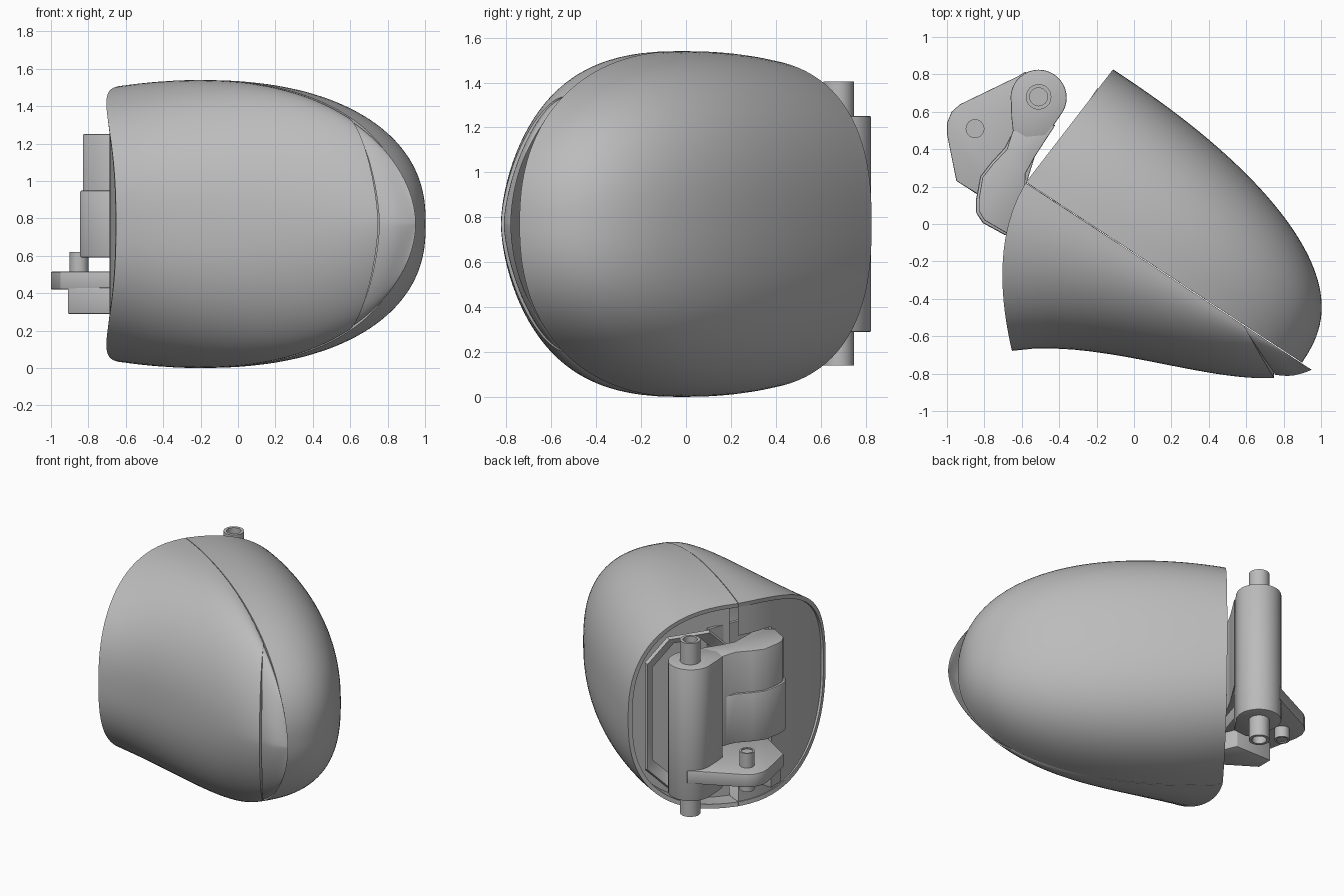
import bpy, bmesh, math
from mathutils import Vector

if "Cube" in bpy.data.objects:
    bpy.data.objects.remove(bpy.data.objects["Cube"], do_unlink=True)

MID = 0.77       # height of the symmetry plane
SEAM = -0.133    # plane where the two shells meet
SEGS = 49

grey = bpy.data.materials.new("plain_grey")
grey.use_nodes = True
grey.diffuse_color = (0.5, 0.5, 0.5, 1)
bsdf = next(n for n in grey.node_tree.nodes if n.type == 'BSDF_PRINCIPLED')
bsdf.inputs["Base Color"].default_value = (0.5, 0.5, 0.5, 1)


def world(u, v, z=0):
    """Seam-aligned coordinates to model coordinates."""
    return Vector((0.837 * u + 0.547 * v, -0.547 * u + 0.837 * v, z + MID))


def finish(name, bm, solid=0, bevel=0, recalc=True):
    bmesh.ops.remove_doubles(bm, verts=bm.verts[:], dist=0.0003)
    if recalc:
        bmesh.ops.recalc_face_normals(bm, faces=bm.faces[:])
    me = bpy.data.meshes.new(name)
    bm.to_mesh(me)
    bm.free()
    me.materials.append(grey)
    ob = bpy.data.objects.new(name, me)
    bpy.context.scene.collection.objects.link(ob)
    bpy.ops.object.select_all(action='DESELECT')
    ob.select_set(True)
    bpy.context.view_layer.objects.active = ob
    if solid:
        mod = ob.modifiers.new("thickness", 'SOLIDIFY')
        mod.thickness, mod.offset = solid, -1
        bpy.ops.object.modifier_apply(modifier=mod.name)
    if bevel:
        mod = ob.modifiers.new("soft_edges", 'BEVEL')
        mod.width, mod.segments, mod.limit_method = bevel, 2, 'ANGLE'
        bpy.ops.object.modifier_apply(modifier=mod.name)
    bpy.ops.object.shade_smooth_by_angle(angle=math.radians(35))


# Shell shape rules
def half_height(u, tip, power):
    d = u + 0.167
    if d < 0:
        return 0.77 - 0.155 * d * d
    return 0.77 * max(0, 1 - (d / (tip + 0.167)) ** 2.2) ** (1 / power)


def bezier(pts, q):
    a, b, c, d = map(Vector, pts)
    r = 1 - q
    return a * r**3 + b * 3 * r * r * q + c * 3 * r * q * q + d * q**3


def squircle(a, n):
    s, c = math.sin(a), max(0, math.cos(a))
    return c ** (2 / n) if c > 1e-6 else 0, math.copysign(abs(s) ** (2 / n), s)


FRONT = [(-0.175, -0.925), (0.23, -0.56), (1.0, -0.475), (1.222, SEAM)]


def front_point(t, a, depth=1.0, tall=1.0):
    us = -0.606 + 1.828 * t
    uf, vf = bezier(FRONT, 1 - (1 - t) ** 1.27)
    k, z = squircle(a, 2.5 - 1.3 * t ** 1.5)
    u = us + (uf - us) * k - 0.4 * k * (1 - k) * (1 - t) ** 2
    return world(u, SEAM + (vf - SEAM) * k * depth, half_height(us, 1.222, 1.9) * z * tall)


def lens_point(t, a):
    return front_point(t, a, 0.86 + 0.13 * min(1, (t - 0.76) / 0.1), 0.985)


def rear_point(t, a, scale=1.0):
    k, z = squircle(a, 2.5)
    us = -0.606 + 1.764 * t
    v = 0.76 * max(0, 1 - t ** 2.2) ** (1 / 2.6)
    return world(us + 0.06 * k * (1 - t), SEAM + 0.004 + v * k * scale,
                 half_height(us, 1.158, 2.3) * z * scale)


def angles():
    return [math.pi * (j / SEGS - 0.5) for j in range(SEGS + 1)]


def shell(name, point, t0, t1, steps, flip, solid):
    """Loft of half rings, spaced closer toward the tip."""
    bm = bmesh.new()
    rows = []
    for i in range(steps + 1):
        s = i / steps
        t = t0 + (t1 - t0) * s * (2 - s)
        rows.append([bm.verts.new(point(t, a)) for a in angles()])
    for r, q in zip(rows, rows[1:]):
        for j in range(SEGS):
            f = [r[j], q[j], q[j + 1], r[j + 1]]
            bm.faces.new(f[::-1] if flip else f)
    finish(name, bm, solid, recalc=False)


def bulkhead(name, point, t, scale, pocket_y):
    """Wall of upright strips closing a half ring, cut out where y > pocket_y."""
    bm = bmesh.new()
    p = [point(t, a, *scale) for a in angles()]
    for j in range((SEGS - 1) // 2):
        low, high = p[j:j + 2], [p[SEGS - j], p[SEGS - j - 1]]
        spans = [(low, high)]
        if low[1].y > pocket_y:
            cut = [[Vector((q.x, q.y, z)) for q in low] for z in (0.27, 1.27)]
            spans = [(low, cut[0]), (cut[1], high)]
        for lo, hi in spans:
            bm.faces.new([bm.verts.new(q) for q in (lo[0], lo[1], hi[1], hi[0])])
    finish(name, bm)


def prism(name, pts, z0, z1, bevel=0.006):
    bm = bmesh.new()
    base = bm.faces.new([bm.verts.new((x, y, z0)) for x, y in pts])
    top = bmesh.ops.extrude_face_region(bm, geom=[base])["geom"]
    verts = [g for g in top if isinstance(g, bmesh.types.BMVert)]
    bmesh.ops.translate(bm, verts=verts, vec=(0, 0, z1 - z0))
    finish(name, bm, bevel=bevel)


def pin(name, x, y, r, z0, z1, wall, hole):
    """Upright pin with a hole in each end."""
    bm = bmesh.new()
    bmesh.ops.create_cone(bm, cap_ends=True, segments=32, radius1=r, radius2=r, depth=z1 - z0)
    caps = [f for f in bm.faces if len(f.verts) > 4]
    bmesh.ops.inset_individual(bm, faces=caps, thickness=wall)
    for f in caps:
        sign = 1 if f.calc_center_median().z > 0 else -1
        floor = bmesh.ops.extrude_discrete_faces(bm, faces=[f])["faces"][0]
        bmesh.ops.translate(bm, verts=floor.verts[:], vec=(0, 0, -hole * sign))
    bmesh.ops.translate(bm, verts=bm.verts[:], vec=(x, y, (z0 + z1) / 2))
    finish(name, bm)


# Housing shells and signal lens
shell("front_shell", front_point, 0, 0.764, 28, False, 0.03)
shell("signal_lens", lens_point, 0.76, 1, 24, False, 0)
shell("rear_shell", rear_point, 0, 1, 44, True, 0.03)

# Walls inside the opening, with a pocket for the hinge
bulkhead("front_end_wall", front_point, 0.006, (0.985, 0.985), -0.08)
bulkhead("rear_recess_wall", rear_point, 0.09, (0.97,), 9)
pocket = [(-0.45, 0.03), (-0.34, -0.46), (-0.5, -0.46), (-0.5, -0.44), (-0.37, -0.44), (-0.47, 0.03)]
prism("hinge_pocket", [world(u, v).xy for u, v in pocket], 0.25, 1.29, 0)

# Chamfered frame around the opening
bm = bmesh.new()
loops = []
for grow, depth in ((0, -0.5), (0.05, -0.54)):
    w, h, cut = 0.26 + grow, 0.5 + grow, 0.16
    outline = [(w, cut - h), (w, h - cut), (w - cut, h), (cut - w, h),
               (-w, h - cut), (-w, cut - h), (cut - w, -h), (w - cut, -h)]
    loops.append([bm.verts.new(world(depth, 0.2 + v, z)) for v, z in outline])
for i in range(8):
    j = (i + 1) % 8
    bm.faces.new([loops[0][i], loops[0][j], loops[1][j], loops[1][i]])
finish("opening_frame", bm, 0.025)

# Hinge column, side lobe and strap
PX, PY = -0.51, 0.675
column = [(PX + 0.15 * math.cos(math.radians(d)), PY + 0.15 * math.sin(math.radians(d)))
          for d in range(-30, 191, 10)]
column += [(-0.656, 0.58), (-0.648, 0.5), (-0.58, 0.46), (-0.47, 0.47)]
prism("hinge_column", column, 0.29, 1.25)
lobe = [(-0.648, 0.5), (-0.68, 0.4), (-0.755, 0.32), (-0.81, 0.25), (-0.83, 0.13),
        (-0.83, 0.07), (-0.8, 0.02), (-0.68, -0.05), (-0.59, 0.02), (-0.58, 0.27),
        (-0.53, 0.36), (-0.42, 0.53)]
prism("hinge_lobe", lobe, 0.59, 1.25)
strap = [(-0.655, 0.48), (-0.69, 0.41), (-0.765, 0.328), (-0.822, 0.255), (-0.845, 0.13),
         (-0.845, 0.06), (-0.808, 0.005), (-0.68, -0.065), (-0.6, 0.2)]
prism("hinge_strap", strap, 0.59, 0.95, 0.012)

# Bracket arm with its foot
arm = [(-0.58, 0.815), (-0.62, 0.79), (-0.93, 0.64), (-0.975, 0.6), (-1.0, 0.54),
       (-1.0, 0.48), (-0.95, 0.23), (-0.66, 0.05), (-0.58, 0.2), (-0.45, 0.62)]
prism("bracket_arm", arm, 0.42, 0.515)
foot = [(-0.91, 0.205), (-0.64, 0.03), (-0.57, 0.2), (-0.62, 0.32), (-0.91, 0.32)]
prism("bracket_foot", foot, 0.29, 0.43)

# Pins
pin("pivot_pin", PX, PY + 0.005, 0.068, 0.14, 1.405, 0.02, 0.06)
pin("bracket_pin", -0.85, 0.51, 0.05, 0.34, 0.62, 0.012, 0.008)
